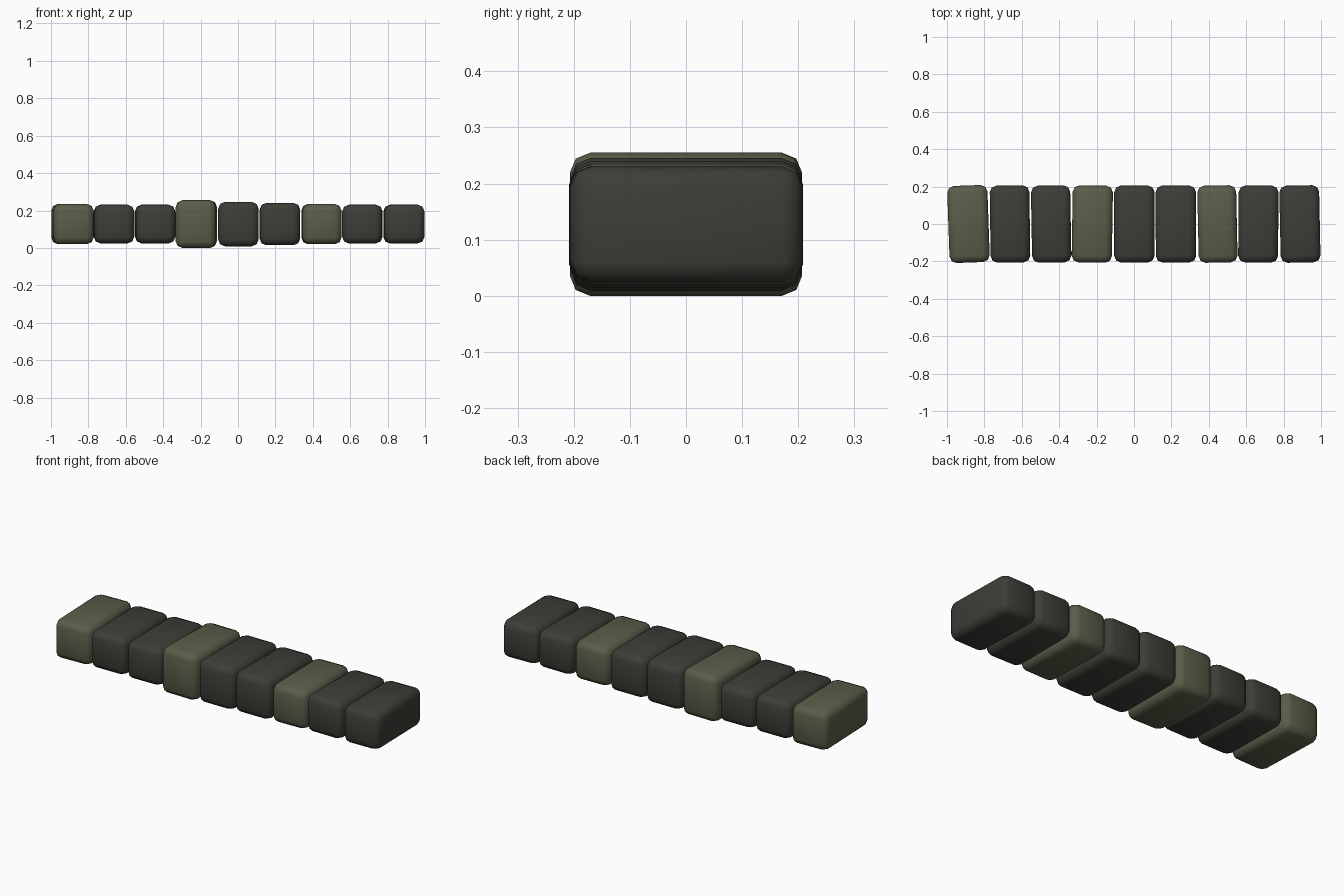
import bpy
import math

if "Cube" in bpy.data.objects:
    bpy.data.objects.remove(bpy.data.objects["Cube"])


def material(name, rgb):
    m = bpy.data.materials.new(name)
    m.diffuse_color = (*rgb, 1)
    m.use_nodes = True
    m.node_tree.nodes["Principled BSDF"].inputs["Base Color"].default_value = m.diffuse_color
    return m


dark = material("dark stone", (0.047, 0.047, 0.039))
olive = material("mossy stone", (0.108, 0.108, 0.068))

# Each stone: centre x, width, height, turn about z in degrees, material
stones = [
    (-0.885, 0.215, 0.215, 2.0, olive),
    (-0.663, 0.212, 0.207, 0.8, dark),
    (-0.443, 0.210, 0.207, 1.0, dark),
    (-0.223, 0.215, 0.255, -0.9, olive),
    (0.002, 0.216, 0.237, 0.0, dark),
    (0.224, 0.216, 0.226, 0.2, dark),
    (0.446, 0.208, 0.215, 1.2, olive),
    (0.665, 0.213, 0.207, -0.5, dark),
    (0.887, 0.213, 0.207, 1.2, dark),
]

# Row of rounded stones, all centred on the same height
for i, (x, w, h, turn, mat) in enumerate(stones, 1):
    bpy.ops.mesh.primitive_cube_add(size=1, location=(x, 0, 0.1275),
                                    rotation=(0, 0, math.radians(turn)))
    ob = bpy.context.object
    ob.name = f"border_stone_{i}"
    ob.scale = (w, 0.412, h)
    bpy.ops.object.transform_apply(location=False, rotation=False, scale=True)
    ob.data.materials.append(mat)
    bevel = ob.modifiers.new("rounded edges", 'BEVEL')
    bevel.width = 0.036
    bevel.segments = 2
    bpy.ops.object.modifier_apply(modifier=bevel.name)
    bpy.ops.object.shade_smooth_by_angle(angle=math.radians(50))
